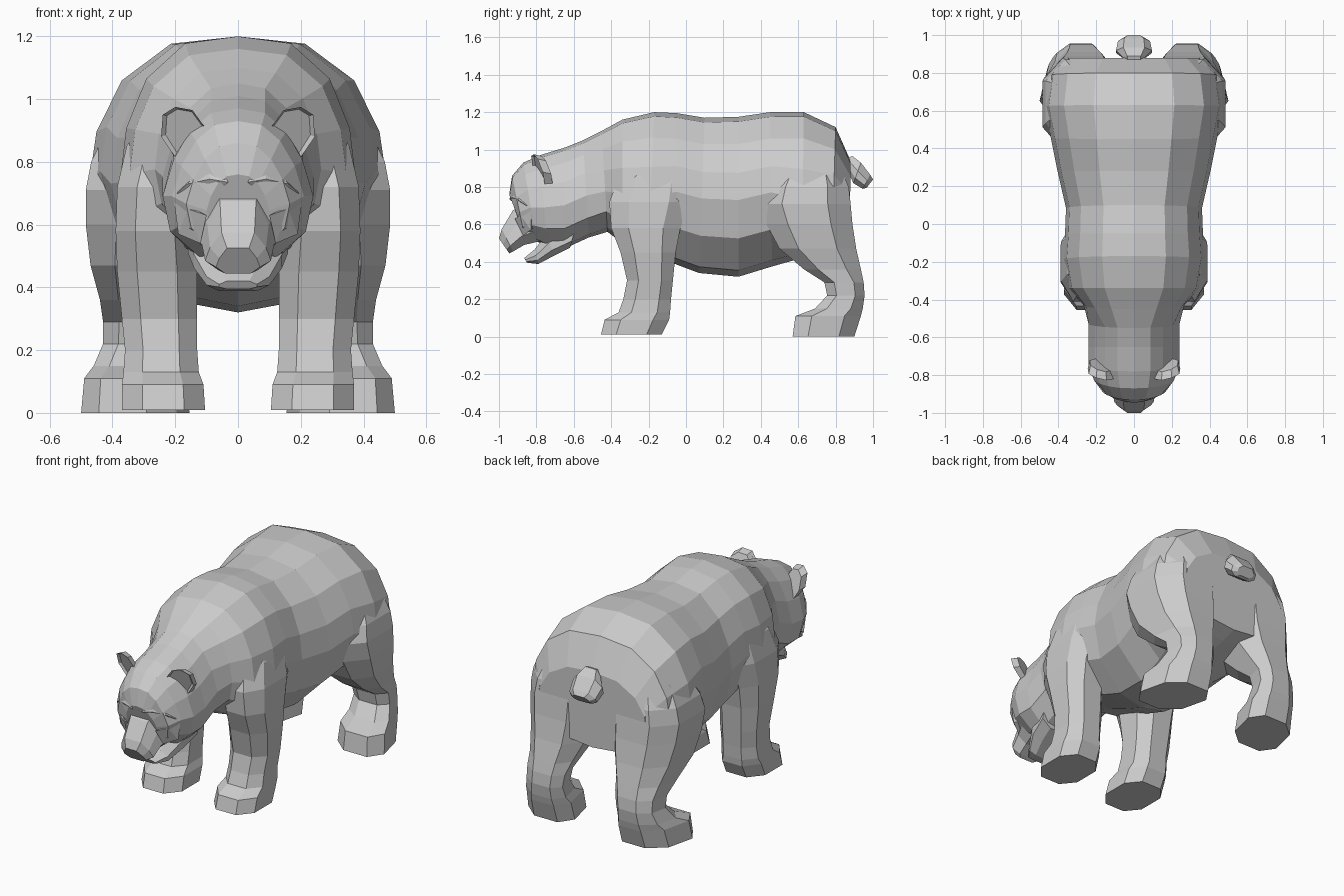
import bpy, bmesh

fur = bpy.data.materials.new("grey_fur")
fur.diffuse_color = (0.6, 0.6, 0.6, 1)


def finish(name, bm, mirror=False):
    """Turn a bmesh into a flat shaded object, optionally mirrored across x."""
    bmesh.ops.recalc_face_normals(bm, faces=bm.faces)
    me = bpy.data.meshes.new(name)
    bm.to_mesh(me)
    bm.free()
    me.materials.append(fur)
    ob = bpy.data.objects.new(name, me)
    bpy.context.collection.objects.link(ob)
    if mirror:
        ob.modifiers.new("mirror", 'MIRROR').use_clip = False
    return ob


def loft(name, rings, mirror=False):
    """Skin closed rings of points and cap both ends."""
    bm = bmesh.new()
    vs = [[bm.verts.new(p) for p in r] for r in rings]
    n = len(vs[0])
    for a, b in zip(vs, vs[1:]):
        for i in range(n):
            j = (i + 1) % n
            bm.faces.new((a[i], a[j], b[j], b[i]))
    bm.faces.new(vs[0])
    bm.faces.new(vs[-1])
    return finish(name, bm, mirror)


def hull(name, pts, mirror=False):
    bm = bmesh.new()
    for p in pts:
        bm.verts.new(p)
    bmesh.ops.convex_hull(bm, input=bm.verts[:])
    return finish(name, bm, mirror)


def section(half, yt, zt, yb, zb, w):
    """Symmetric cross-section; half = (width, height) fractions, top to bottom."""
    full = half + [(-u, t) for u, t in reversed(half) if u > 0]
    return [(u * w, yb + (yt - yb) * t, zb + (zt - zb) * t) for u, t in full]


def leg_ring(z, y0, y1, x0, x1, turn=0):
    """Eight-sided horizontal leg section; turn splays the front outwards."""
    k = 0.5
    unit = [(1, k), (k, 1), (-k, 1), (-1, k), (-1, -k), (-k, -1), (k, -1), (1, -k)]
    return [((x0 + x1) / 2 + u * (x1 - x0) / 2 - v * turn,
             (y0 + y1) / 2 + v * (y1 - y0) / 2, z) for u, v in unit]


# Body, neck and skull: y and z of ring top, y and z of ring bottom, half width
ROUND = [(0, 1), (.45, .97), (.78, .82), (.95, .61), (1, .4), (.92, .2), (.5, .04), (0, 0)]
WAIST = [(0, 1), (.45, .97), (.78, .83), (.95, .65), (1, .48), (.87, .24), (.45, .04), (0, 0)]
HEAD = [(0, 1), (.36, .97), (.64, .85), (.86, .66), (1, .43), (.9, .2), (.5, .03), (0, 0)]
head = [
    (-.945, .76, -.87, .56, .10), (-.93, .86, -.86, .52, .165),
    (-.87, .93, -.80, .51, .21), (-.78, .97, -.74, .48, .24),
    (-.65, 1.01, -.65, .47, .24), (-.55, 1.05, -.52, .53, .24)]
shoulder = [(-.45, 1.10, -.42, .56, .265), (-.34, 1.16, -.34, .50, .345),
            (-.17, 1.20, -.2, .45, .375)]
waist = [(-.05, 1.195, -.05, .385, .365), (.10, 1.17, .07, .34, .36),
         (.28, 1.175, .28, .32, .405), (.45, 1.20, .46, .375, .44)]
rump = [(.63, 1.20, .62, .42, .475), (.80, 1.12, .78, .46, .45),
        (.88, .94, .875, .49, .36)]
rings = [section(shape, *r) for shape, group in (
    (HEAD, head), (ROUND, shoulder), (WAIST, waist), (ROUND, rump)) for r in group]
loft("body", rings)

# Muzzle and lower jaw
BOXY = [(.6, 1), (1, .6), (1, .25), (.6, 0)]
SNOUT = [(.5, 1), (.85, .6), (1, .25), (.6, 0)]
loft("muzzle", [section(SNOUT, *r) for r in [
    (-.85, .73, -.78, .51, .15), (-.925, .675, -.865, .49, .115),
    (-.985, .575, -.925, .455, .105), (-1.0, .525, -.945, .445, .07)]])
loft("lower_jaw", [section(BOXY, *r) for r in [
    (-.58, .62, -.62, .475, .16), (-.74, .555, -.71, .43, .14),
    (-.81, .465, -.79, .388, .10), (-.865, .42, -.85, .395, .06)]])

# Brow ridges over the eyes, and cheeks below them
hull("brow", [(.03, -.945, .735), (.09, -.93, .745), (.16, -.895, .73),
              (.195, -.85, .70), (.09, -.90, .82), (.08, -.89, .69),
              (.16, -.85, .67)], True)
hull("cheek", [(.10, -.915, .63), (.16, -.885, .65), (.205, -.83, .68),
               (.19, -.83, .57), (.12, -.87, .54), (.12, -.80, .6)], True)

# Ears: tilted discs with a hollow front
outline = [(.19, .80), (.245, .88), (.24, .95), (.20, .975), (.145, .965), (.105, .91), (.14, .84)]
bm = bmesh.new()
plane = lambda x, z: -.765 - (z - .82) * .37 + (x - .175) * .3
front = [bm.verts.new((x, plane(x, z), z)) for x, z in outline]
back = [bm.verts.new((.175 + (x - .175) * .85, plane(x, z) + .045, z - .01)) for x, z in outline]
for i in range(len(front)):
    j = (i + 1) % len(front)
    bm.faces.new((front[i], front[j], back[j], back[i]))
face = bm.faces.new(front)
bm.faces.new(back)
bmesh.ops.recalc_face_normals(bm, faces=bm.faces)
bmesh.ops.inset_region(bm, faces=[face], thickness=.012, depth=-.012)
finish("ear", bm, True)

# Front legs: height, front y, back y, inner x, outer x
loft("front_leg", [leg_ring(*r) for r in [
    (.01, -.455, -.13, .105, .37), (.09, -.435, -.09, .11, .37),
    (.13, -.36, -.085, .125, .365), (.20, -.335, -.08, .13, .36),
    (.30, -.315, -.07, .13, .37), (.45, -.35, -.055, .13, .385),
    (.58, -.40, -.03, .14, .39), (.72, -.41, .015, .13, .385),
    (.85, -.36, .02, .10, .355), (1.0, -.29, -.07, .08, .26)]], True)

# Hind legs with broad thighs and splayed flat feet
loft("hind_leg", [leg_ring(*r) for r in [
    (0, .57, .90, .175, .48, .04), (.11, .585, .935, .18, .47, .04),
    (.15, .69, .945, .185, .445, .03), (.22, .755, .955, .185, .42, .02),
    (.29, .74, .95, .175, .42, .02), (.36, .63, .935, .155, .43, .02),
    (.47, .50, .91, .11, .46, .02), (.60, .43, .89, .07, .48, .01),
    (.71, .39, .88, .05, .485, 0), (.80, .42, .87, .05, .468, 0),
    (.92, .50, .82, .06, .41, 0), (1.05, .58, .74, .08, .28, 0)]], True)

# Tail: a narrow root widening to a blunt drooping bulb
loft("tail", [section(BOXY, *r) for r in [
    (.84, .95, .83, .87, .045), (.89, .965, .875, .865, .06),
    (.935, .93, .895, .82, .095), (.985, .865, .945, .79, .085),
    (1.0, .84, .965, .795, .055)]])
